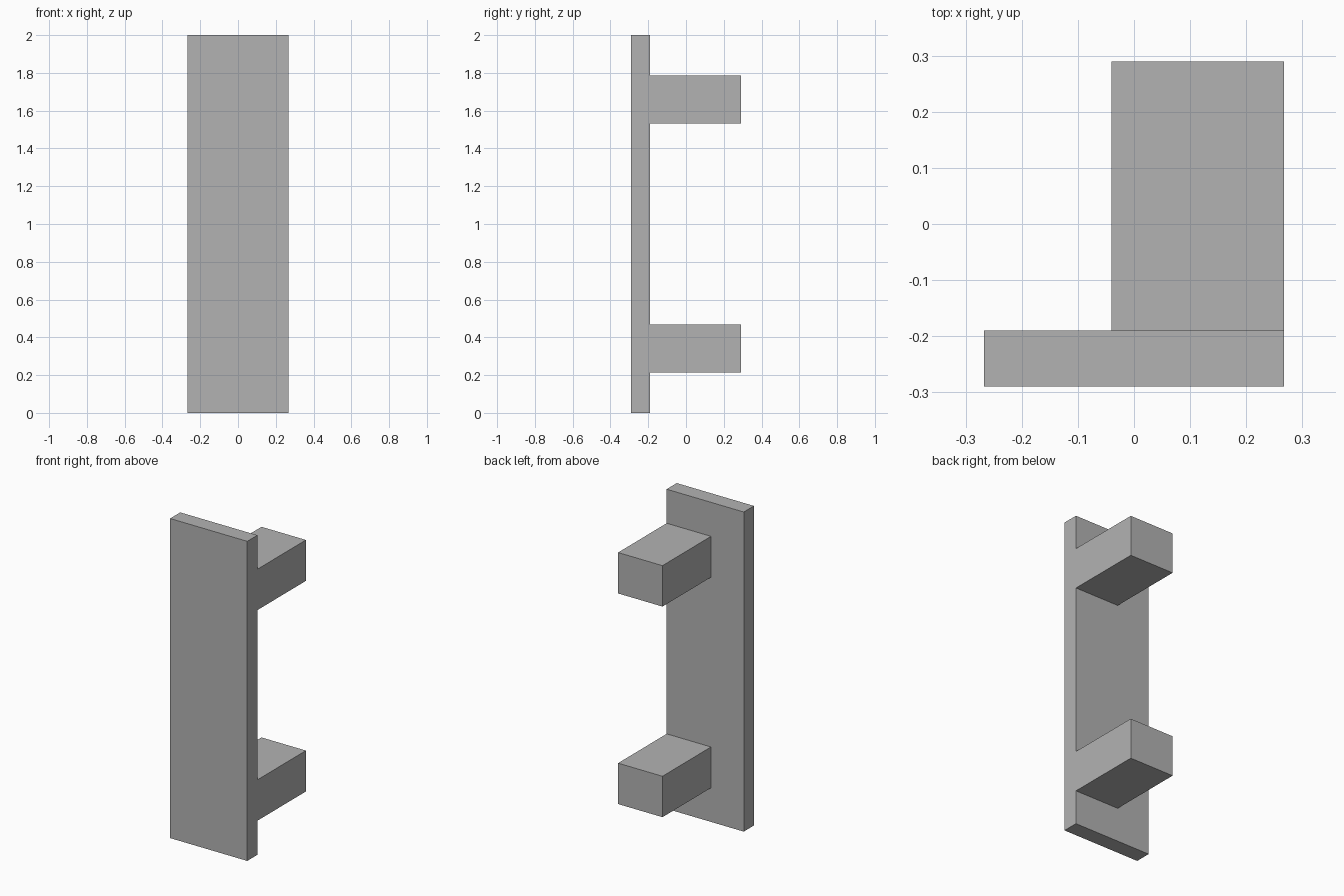
import bpy
import bmesh
import math
from mathutils import Vector

cube = bpy.data.objects.get("Cube")
if cube:
    bpy.data.objects.remove(cube, do_unlink=True)

HALF_W, FRONT, PLATE_BACK, ARM_BACK = 0.267, -0.29, -0.19, 0.29
HEIGHT = 2.0
ARM_X = -0.04                                # inner side of the arms
ARM_SPANS = [(0.213, 0.469), (1.531, 1.787)]  # bottom and top of each arm

# Grey finish
grey = bpy.data.materials.new("plain grey")
grey.use_nodes = True
colour = (0.45, 0.45, 0.45, 1)
grey.diffuse_color = colour
grey.node_tree.nodes["Principled BSDF"].inputs["Base Color"].default_value = colour

# Tall plate
bm = bmesh.new()
bmesh.ops.create_cube(bm, size=1)
bmesh.ops.scale(bm, vec=(2 * HALF_W, PLATE_BACK - FRONT, HEIGHT), verts=bm.verts)
bmesh.ops.translate(bm, vec=(0, (PLATE_BACK + FRONT) / 2, HEIGHT / 2), verts=bm.verts)


def cut(point, normal):
    geom = bm.verts[:] + bm.edges[:] + bm.faces[:]
    bmesh.ops.bisect_plane(bm, geom=geom, plane_co=point, plane_no=normal)


# Mark out the arm footprints on the plate
cut((ARM_X, 0, 0), (1, 0, 0))
for span in ARM_SPANS:
    for z in span:
        cut((0, 0, z), (0, 0, 1))


def is_footprint(face):
    c = face.calc_center_median()
    return (face.normal.y > 0.9 and c.x > ARM_X
            and any(low < c.z < high for low, high in ARM_SPANS))


# Pull both arms out of the back of the plate
bm.normal_update()
feet = [f for f in bm.faces if is_footprint(f)]
arms = bmesh.ops.extrude_discrete_faces(bm, faces=feet)["faces"]
tips = {v for f in arms for v in f.verts}
bmesh.ops.translate(bm, vec=Vector((0, ARM_BACK - PLATE_BACK, 0)), verts=list(tips))

# Merge the flat regions back into single faces
bmesh.ops.dissolve_limit(bm, angle_limit=math.radians(1),
                         verts=bm.verts[:], edges=bm.edges[:])
bmesh.ops.recalc_face_normals(bm, faces=bm.faces[:])

mesh = bpy.data.meshes.new("plate_with_arms")
bm.to_mesh(mesh)
bm.free()
mesh.materials.append(grey)
bpy.context.collection.objects.link(bpy.data.objects.new("plate_with_arms", mesh))
